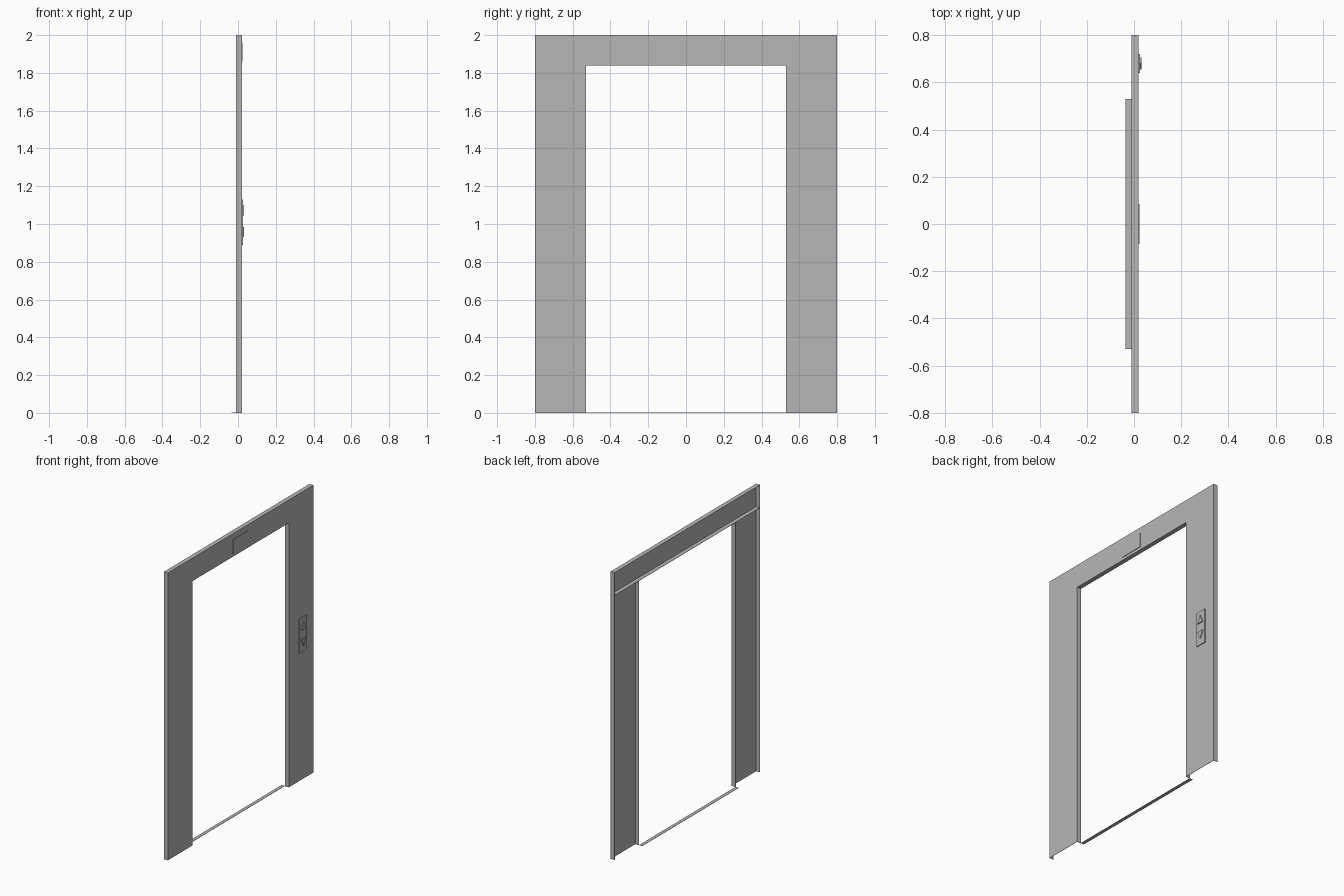
import bpy
import bmesh

cube = bpy.data.objects.get("Cube")
if cube:
    bpy.data.objects.remove(cube, do_unlink=True)

steel = bpy.data.materials.new("brushed grey")
steel.use_nodes = True
GREY = (0.47, 0.47, 0.47, 1)
steel.diffuse_color = GREY
steel.node_tree.nodes["Principled BSDF"].inputs["Base Color"].default_value = GREY

BACK, FACE = -0.011, 0.02      # depth of the folded sheet frame
HALF, OPEN = 0.8, 0.53         # outer and inner half widths
TOP, LINTEL = 2.0, 1.84        # frame top and underside of header
T = 0.002                      # sheet thickness


def prism(bm, outline, x0, x1):
    """Extrude a (y, z) outline along x."""
    face = bm.faces.new([bm.verts.new((x0, y, z)) for y, z in outline])
    out = bmesh.ops.extrude_face_region(bm, geom=[face])
    verts = [v for v in out["geom"] if isinstance(v, bmesh.types.BMVert)]
    bmesh.ops.translate(bm, verts=verts, vec=(x1 - x0, 0, 0))


def box(bm, x, y, z):
    prism(bm, [(y[0], z[0]), (y[1], z[0]), (y[1], z[1]), (y[0], z[1])], *x)


def finish(name, bm):
    bmesh.ops.recalc_face_normals(bm, faces=bm.faces)
    mesh = bpy.data.meshes.new(name)
    bm.to_mesh(mesh)
    bm.free()
    mesh.materials.append(steel)
    obj = bpy.data.objects.new(name, mesh)
    bpy.context.collection.objects.link(obj)


# Posts: folded channels, open at the back and underneath
for side, name in ((1, "left_post"), (-1, "right_post")):
    bm = bmesh.new()
    for x0, a, b in ((FACE - T, OPEN, HALF), (BACK, OPEN, OPEN + T), (BACK, HALF - T, HALF)):
        box(bm, (x0, FACE), sorted((side * a, side * b)), (0, LINTEL))
    finish("far_post" if side > 0 else "near_post", bm)

# Header: face, top, shelf and end returns
bm = bmesh.new()
box(bm, (FACE - T, FACE), (-HALF, HALF), (LINTEL, TOP))
for z in (LINTEL, TOP - T):
    box(bm, (BACK, FACE), (-HALF, HALF), (z, z + T))
for y in (-HALF, HALF - T):
    box(bm, (BACK, FACE), (y, y + T), (LINTEL, TOP))
finish("header", bm)

# Threshold strip behind the opening
bm = bmesh.new()
box(bm, (-0.035, BACK), (-OPEN, OPEN), (0, T))
finish("sill", bm)

# Floor indicator on the header
bm = bmesh.new()
box(bm, (FACE, FACE + 0.003), (-0.085, 0.085), (1.86, 1.96))
finish("indicator_plate", bm)

# Call panel with triangular up and down buttons
bm = bmesh.new()
box(bm, (FACE, FACE + 0.006), (0.64, 0.72), (0.89, 1.13))
finish("call_plate", bm)

for name, base, tip in (("up_button", 1.045, 1.1), ("down_button", 0.985, 0.93)):
    bm = bmesh.new()
    prism(bm, [(0.655, base), (0.705, base), (0.68, tip)], FACE + 0.006, 0.032)
    finish(name, bm)
